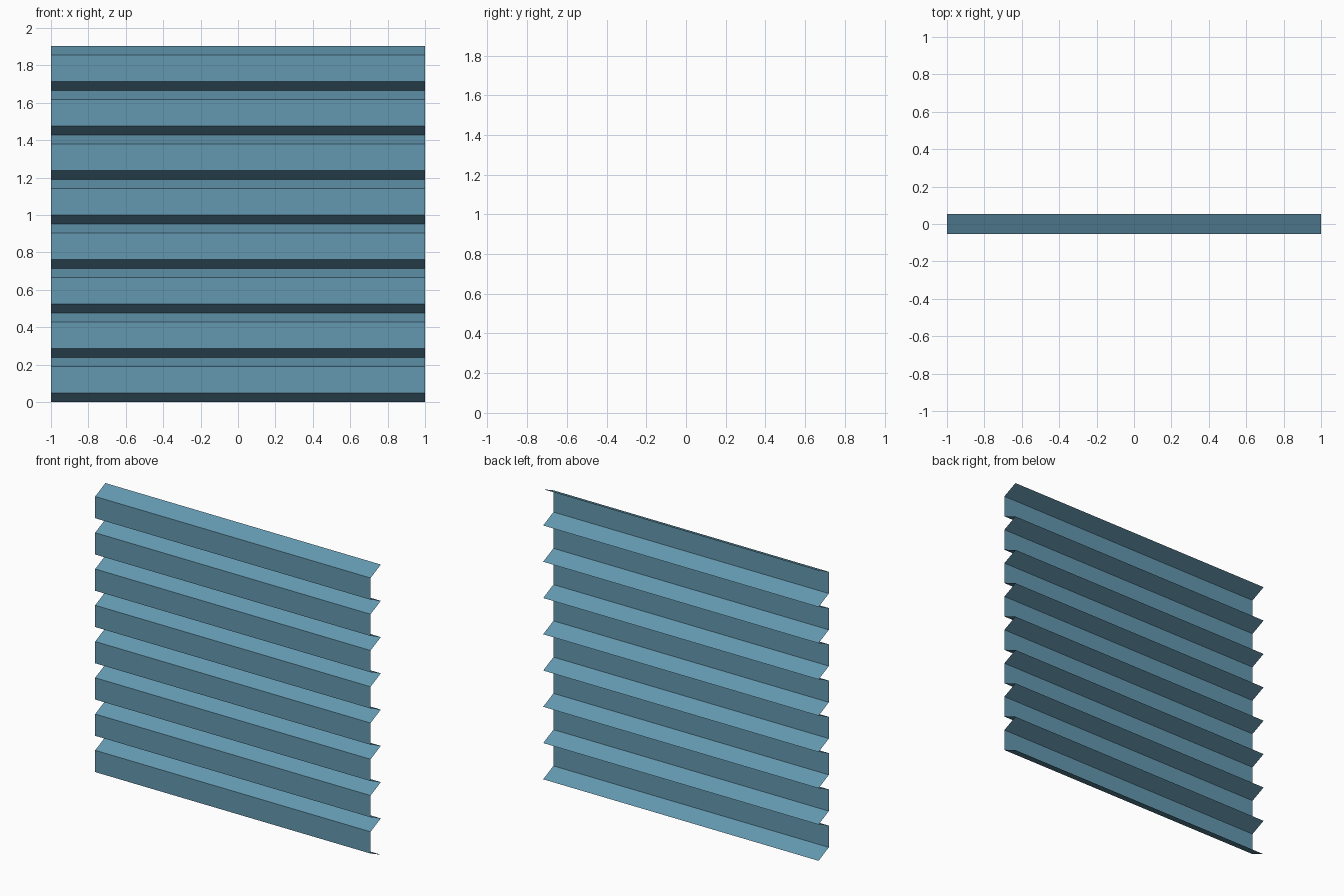
import bpy

if "Cube" in bpy.data.objects:
    bpy.data.objects.remove(bpy.data.objects["Cube"])

SLATS = 8
PITCH = 0.238      # height of one slat
LIP = 0.0476       # height of each sloped lip
HALF_W = 1.0
HALF_D = 0.053

blue = bpy.data.materials.new("slat blue")
blue.diffuse_color = (0.127, 0.314, 0.434, 1)
blue.use_nodes = True
blue.node_tree.nodes["Principled BSDF"].inputs["Base Color"].default_value = blue.diffuse_color

# Side profile (y, z): lower lip, upright front face, upper lip
PROFILE = [(HALF_D, 0), (-HALF_D, LIP), (-HALF_D, PITCH - LIP), (HALF_D, PITCH)]


def slat_mesh():
    """Thin sheet made by sweeping the profile along x."""
    verts = [(x, y, z) for y, z in PROFILE for x in (-HALF_W, HALF_W)]
    faces = [(2 * i, 2 * i + 1, 2 * i + 3, 2 * i + 2) for i in range(len(PROFILE) - 1)]
    mesh = bpy.data.meshes.new("slat")
    mesh.from_pydata(verts, [], faces)
    mesh.materials.append(blue)
    return mesh


# Stack of identical slats, each starting where the one below ends
mesh = slat_mesh()
for i in range(SLATS):
    slat = bpy.data.objects.new(f"slat_{i + 1}", mesh)
    slat.location.z = i * PITCH
    bpy.context.collection.objects.link(slat)
